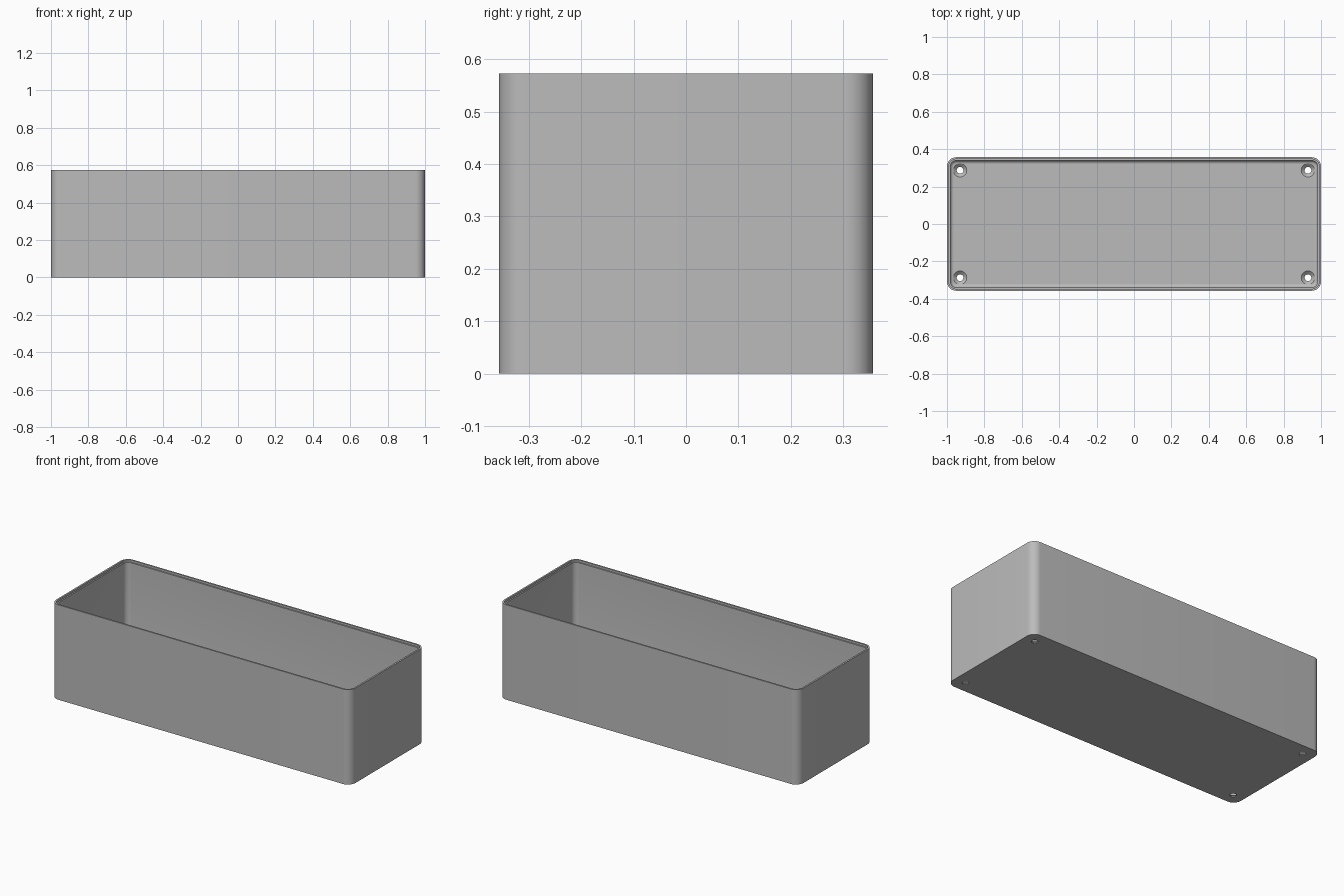
import bpy, bmesh, math

cube = bpy.data.objects.get("Cube")
if cube:
    bpy.data.objects.remove(cube, do_unlink=True)

HALF_X, HALF_Y, HEIGHT = 1.0, 0.357, 0.573
RADIUS, WALL, FLOOR = 0.05, 0.018, 0.022
SEGMENTS = 10

grey = bpy.data.materials.new("plain grey")
grey.use_nodes = True
grey.diffuse_color = (0.5, 0.5, 0.5, 1)
grey.node_tree.nodes["Principled BSDF"].inputs["Base Color"].default_value = (0.5, 0.5, 0.5, 1)


def add_object(name, bm):
    bmesh.ops.recalc_face_normals(bm, faces=bm.faces)
    mesh = bpy.data.meshes.new(name)
    bm.to_mesh(mesh)
    bm.free()
    mesh.materials.append(grey)
    obj = bpy.data.objects.new(name, mesh)
    bpy.context.collection.objects.link(obj)
    return obj


def rounded_loop(bm, inset, z, radius):
    """Ring of vertices around a rounded rectangle."""
    verts = []
    for corner, (sx, sy) in enumerate(((1, 1), (-1, 1), (-1, -1), (1, -1))):
        cx = sx * (HALF_X - inset - radius)
        cy = sy * (HALF_Y - inset - radius)
        for i in range(SEGMENTS + 1):
            a = (corner + i / SEGMENTS) * math.pi / 2
            verts.append(bm.verts.new((cx + radius * math.cos(a), cy + radius * math.sin(a), z)))
    return verts


def loft(bm, loops):
    """Bridge successive rings and cap both ends."""
    for a, b in zip(loops, loops[1:]):
        n = len(a)
        for i in range(n):
            j = (i + 1) % n
            bm.faces.new((a[i], a[j], b[j], b[i]))
    bm.faces.new(loops[0])
    bm.faces.new(loops[-1])


# Box shell: outside wall, stepped rim, inside wall, filleted floor
LIP, LIP_DEPTH, FILLET = 0.01, 0.012, 0.018
sections = [
    (0, 0, RADIUS),
    (0, HEIGHT, RADIUS),
    (LIP, HEIGHT, RADIUS - LIP),
    (LIP, HEIGHT - LIP_DEPTH, RADIUS - LIP),
    (WALL, HEIGHT - LIP_DEPTH, RADIUS - WALL),
]
for i in range(6):
    a = i / 5 * math.pi / 2
    shift = FILLET * (1 - math.cos(a))
    sections.append((WALL + shift, FLOOR + FILLET * (1 - math.sin(a)), RADIUS - WALL - shift))
bm = bmesh.new()
loft(bm, [rounded_loop(bm, *s) for s in sections])
box = add_object("open_box", bm)

# Countersunk screw holes in the four floor corners
HOLE, SINK = 0.018, 0.036
profile = [(HOLE, -0.05), (HOLE, FLOOR - 0.016), (SINK, FLOOR), (SINK, FLOOR + 0.02)]
bm = bmesh.new()
for sx in (-1, 1):
    for sy in (-1, 1):
        rings = []
        for r, z in profile:
            angles = [2 * math.pi * i / 32 for i in range(32)]
            rings.append([bm.verts.new((sx * 0.93 + r * math.cos(a), sy * 0.287 + r * math.sin(a), z))
                          for a in angles])
        loft(bm, rings)
cutter = add_object("screw_hole_cutter", bm)
cutter.hide_render = True

bpy.ops.object.select_all(action='DESELECT')
box.select_set(True)
bpy.context.view_layer.objects.active = box
cut = box.modifiers.new("screw holes", 'BOOLEAN')
cut.operation = 'DIFFERENCE'
cut.solver = 'EXACT'
cut.object = cutter
bpy.ops.object.modifier_apply(modifier=cut.name)
bpy.data.objects.remove(cutter, do_unlink=True)
bpy.ops.object.shade_smooth_by_angle(angle=math.radians(30))
